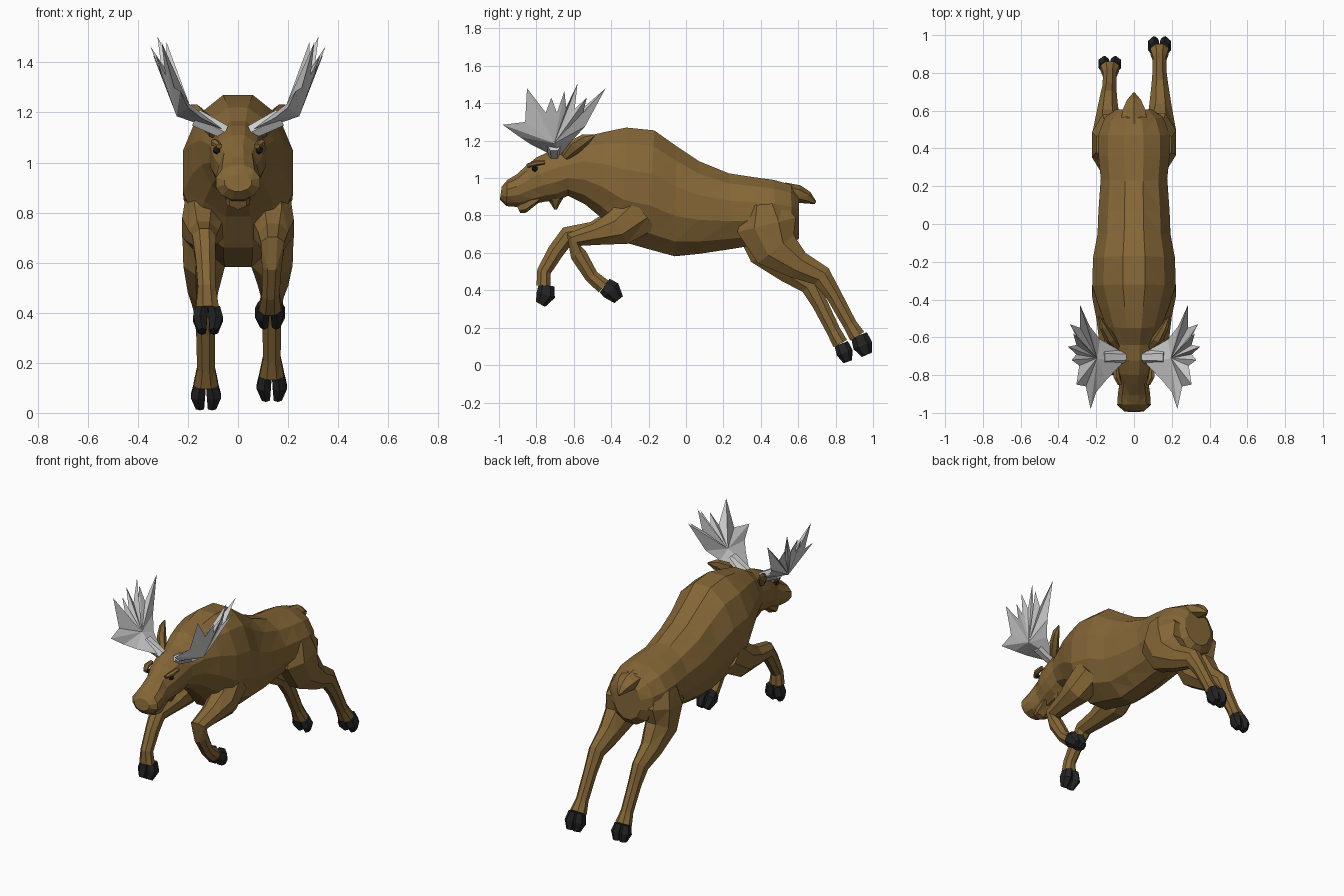
import bpy, bmesh, math
from mathutils import Vector


def material(name, rgb):
    m = bpy.data.materials.new(name)
    m.diffuse_color = (*rgb, 1)
    return m


BROWN = material("brown_fur", (0.235, 0.135, 0.038))
BLACK = material("black_hoof", (0.017, 0.017, 0.018))
GREY = material("pale_antler", (0.62, 0.62, 0.62))


def finish(bm, name, mat):
    bmesh.ops.recalc_face_normals(bm, faces=bm.faces)
    bmesh.ops.triangulate(bm, faces=[f for f in bm.faces if len(f.verts) == 4],
                          quad_method='SHORT_EDGE')
    me = bpy.data.meshes.new(name)
    bm.to_mesh(me)
    bm.free()
    me.materials.append(mat)
    ob = bpy.data.objects.new(name, me)
    bpy.context.collection.objects.link(ob)
    return ob


def skin(rings, name, mat):
    """Bridge a list of equal point rings and cap both ends."""
    bm = bmesh.new()
    vs = [[bm.verts.new(p) for p in r] for r in rings]
    n = len(vs[0])
    for a, b in zip(vs, vs[1:]):
        for i in range(n):
            j = (i + 1) % n
            bm.faces.new((a[i], a[j], b[j], b[i]))
    bm.faces.new(vs[0])
    bm.faces.new(vs[-1])
    return finish(bm, name, mat)


def section_loft(name, sections, sides, mat, x=0.0):
    """Each section: top (y, z), bottom (y, z), half width."""
    rings = []
    for k, (ty, tz, by, bz, w) in enumerate(sections):
        ring = []
        for i in range(sides):
            t = 2 * math.pi * (i + 0.5) / sides
            c, s = math.cos(t), math.sin(t) / math.cos(math.pi / sides * (sides % 4 == 0))
            s = max(-1, min(1, s))
            ring.append((x + w * c, (ty + by) / 2 + s * (ty - by) / 2,
                         (tz + bz) / 2 + s * (tz - bz) / 2))
        rings.append(ring)
    return skin(rings, name, mat)


def limb(name, path, mat, sides=8):
    """Each path point: x, y, z, half width across x, half depth."""
    rings = []
    for k, (x, y, z, rx, rd) in enumerate(path):
        a, b = path[max(k - 1, 0)], path[min(k + 1, len(path) - 1)]
        d = Vector((0, b[1] - a[1], b[2] - a[2])).normalized()
        n = Vector((0, -d.z, d.y))
        ring = []
        for i in range(sides):
            t = 2 * math.pi * (i + 0.5) / sides
            ring.append(Vector((x, y, z)) + Vector((rx * math.cos(t) * 1.06, 0, 0))
                        + n * rd * math.sin(t) * 1.06)
        rings.append(ring)
    return skin(rings, name, mat)


def hoof(name, x, start, mid, tip, size):
    """Two pointed toes side by side with a cleft between."""
    for label, s in (("left", -1), ("right", 1)):
        limb(f"{name}_{label}_toe", [
            (x + s * 0.024, *start, 0.026, size * 0.85),
            (x + s * 0.032, *mid, 0.031, size),
            (x + s * 0.024, *tip, 0.018, size * 0.55)], BLACK, 6)


# Trunk, neck and head in one skin from muzzle to rump
section_loft("body", [
    (-0.985, 0.955, -0.995, 0.885, 0.055),
    (-0.955, 0.990, -0.960, 0.850, 0.092),
    (-0.905, 1.020, -0.895, 0.845, 0.088),
    (-0.850, 1.070, -0.820, 0.860, 0.078),
    (-0.800, 1.110, -0.750, 0.875, 0.102),
    (-0.725, 1.145, -0.690, 0.880, 0.112),
    (-0.640, 1.165, -0.630, 0.905, 0.118),
    (-0.550, 1.220, -0.540, 0.860, 0.150),
    (-0.440, 1.245, -0.450, 0.785, 0.190),
    (-0.320, 1.270, -0.340, 0.660, 0.228),
    (-0.170, 1.255, -0.200, 0.620, 0.225),
    (-0.050, 1.170, -0.060, 0.582, 0.200),
    (0.070, 1.090, 0.070, 0.595, 0.195),
    (0.230, 1.025, 0.250, 0.622, 0.182),
    (0.360, 1.005, 0.360, 0.640, 0.195),
    (0.470, 0.990, 0.480, 0.640, 0.195),
    (0.560, 0.965, 0.570, 0.640, 0.160),
    (0.605, 0.910, 0.605, 0.680, 0.100)], 12, BROWN)

# Lower jaw and dewlap
section_loft("lower_jaw", [
    (-0.915, 0.870, -0.885, 0.812, 0.040), (-0.870, 0.880, -0.855, 0.815, 0.055),
    (-0.780, 0.920, -0.780, 0.875, 0.060)], 6, BROWN)
section_loft("dewlap", [
    (-0.750, 0.900, -0.640, 0.920, 0.060), (-0.725, 0.865, -0.670, 0.870, 0.035),
    (-0.705, 0.833, -0.690, 0.833, 0.012)], 6, BROWN)

# Tail
limb("tail", [(0, 0.52, 0.93, 0.08, 0.045), (0, 0.60, 0.915, 0.065, 0.045),
              (0, 0.65, 0.895, 0.04, 0.032), (0, 0.692, 0.868, 0.006, 0.008)], BROWN, 6)

# Hind legs: thigh, hock, cannon; the right one reaches further back
limb("hind_leg_right", [
    (0.115, 0.42, 0.86, 0.085, 0.10), (0.125, 0.43, 0.75, 0.100, 0.165),
    (0.135, 0.48, 0.62, 0.085, 0.125), (0.140, 0.60, 0.535, 0.062, 0.078),
    (0.137, 0.725, 0.475, 0.045, 0.058), (0.135, 0.790, 0.375, 0.038, 0.043),
    (0.135, 0.875, 0.220, 0.036, 0.038), (0.135, 0.915, 0.155, 0.050, 0.045)], BROWN)
hoof("hind_hoof_right", 0.135, (0.925, 0.160), (0.945, 0.105), (0.967, 0.055), 0.050)
limb("hind_leg_left", [
    (-0.115, 0.42, 0.86, 0.085, 0.10), (-0.125, 0.42, 0.75, 0.100, 0.165),
    (-0.135, 0.45, 0.61, 0.085, 0.120), (-0.140, 0.56, 0.505, 0.062, 0.075),
    (-0.135, 0.665, 0.430, 0.045, 0.058), (-0.130, 0.715, 0.330, 0.038, 0.043),
    (-0.128, 0.790, 0.180, 0.036, 0.038), (-0.128, 0.825, 0.115, 0.050, 0.042)], BROWN)
hoof("hind_hoof_left", -0.128, (0.830, 0.115), (0.848, 0.067), (0.865, 0.018), 0.042)

# Front legs: left stretched forward, right folded back
limb("front_leg_left", [
    (-0.125, -0.24, 0.83, 0.085, 0.13), (-0.140, -0.36, 0.740, 0.085, 0.105),
    (-0.138, -0.50, 0.705, 0.062, 0.062), (-0.135, -0.635, 0.690, 0.048, 0.052),
    (-0.130, -0.695, 0.610, 0.040, 0.045), (-0.125, -0.760, 0.500, 0.036, 0.038),
    (-0.122, -0.762, 0.425, 0.046, 0.038)], BROWN)
hoof("front_hoof_left", -0.120, (-0.745, 0.425), (-0.750, 0.375), (-0.778, 0.325), 0.048)
limb("front_leg_right", [
    (0.125, -0.24, 0.83, 0.085, 0.13), (0.140, -0.36, 0.735, 0.085, 0.100),
    (0.140, -0.48, 0.700, 0.062, 0.060), (0.138, -0.600, 0.670, 0.048, 0.050),
    (0.135, -0.575, 0.590, 0.040, 0.045), (0.130, -0.505, 0.475, 0.036, 0.038),
    (0.128, -0.440, 0.420, 0.046, 0.042)], BROWN)
hoof("front_hoof_right", 0.128, (-0.435, 0.425), (-0.400, 0.400), (-0.360, 0.350), 0.050)

# Antler outline: base, then alternating tine tips and valleys, back to base
OUTLINE = [
    (0.065, -0.740, 1.135), (0.150, -0.830, 1.180), (0.200, -0.890, 1.220),
    (0.230, -0.980, 1.285), (0.255, -0.860, 1.300), (0.305, -0.850, 1.480),
    (0.290, -0.750, 1.350), (0.330, -0.720, 1.430), (0.305, -0.690, 1.350),
    (0.350, -0.650, 1.465), (0.305, -0.640, 1.370), (0.322, -0.580, 1.505),
    (0.300, -0.595, 1.370), (0.340, -0.530, 1.430), (0.285, -0.550, 1.350),
    (0.285, -0.430, 1.480), (0.235, -0.540, 1.275), (0.180, -0.610, 1.200),
    (0.075, -0.670, 1.125)]

for side, s in (("left", -1), ("right", 1)):
    # Antler: a cupped palm closed by an inner and an outer hub
    bm = bmesh.new()
    rim = [bm.verts.new((s * x, y, z)) for x, y, z in OUTLINE]
    hubs = [bm.verts.new((s * 0.195, -0.710, 1.235)), bm.verts.new((s * 0.245, -0.705, 1.185))]
    for hub in hubs:
        for a, b in zip(rim, rim[1:] + rim[:1]):
            bm.faces.new((a, b, hub))
    finish(bm, f"antler_{side}", GREY)

    # Antler stem
    bm = bmesh.new()
    bmesh.ops.create_cone(bm, segments=6, radius1=0.032, radius2=0.040, depth=0.13, cap_ends=True)
    bmesh.ops.rotate(bm, verts=bm.verts, matrix=Vector((0, 0, 1)).rotation_difference(
        Vector((s * 1, 0, 0.5))).to_matrix())
    bmesh.ops.translate(bm, verts=bm.verts, vec=(s * 0.11, -0.705, 1.150))
    finish(bm, f"antler_stem_{side}", GREY)

    # Ear: leaf shape swept back and out
    limb(f"ear_{side}", [
        (s * 0.090, -0.650, 1.110, 0.025, 0.020), (s * 0.130, -0.600, 1.165, 0.028, 0.038),
        (s * 0.165, -0.540, 1.205, 0.020, 0.030), (s * 0.185, -0.490, 1.228, 0.004, 0.005)],
        BROWN, 6)

    # Eye and brow
    bm = bmesh.new()
    bmesh.ops.create_icosphere(bm, subdivisions=1, radius=0.017)
    bmesh.ops.translate(bm, verts=bm.verts, vec=(s * 0.085, -0.808, 1.050))
    finish(bm, f"eye_{side}", BLACK)
    limb(f"brow_{side}", [
        (s * 0.075, -0.850, 1.065, 0.012, 0.010), (s * 0.092, -0.810, 1.078, 0.018, 0.014),
        (s * 0.095, -0.755, 1.085, 0.012, 0.010)], BROWN, 6)
